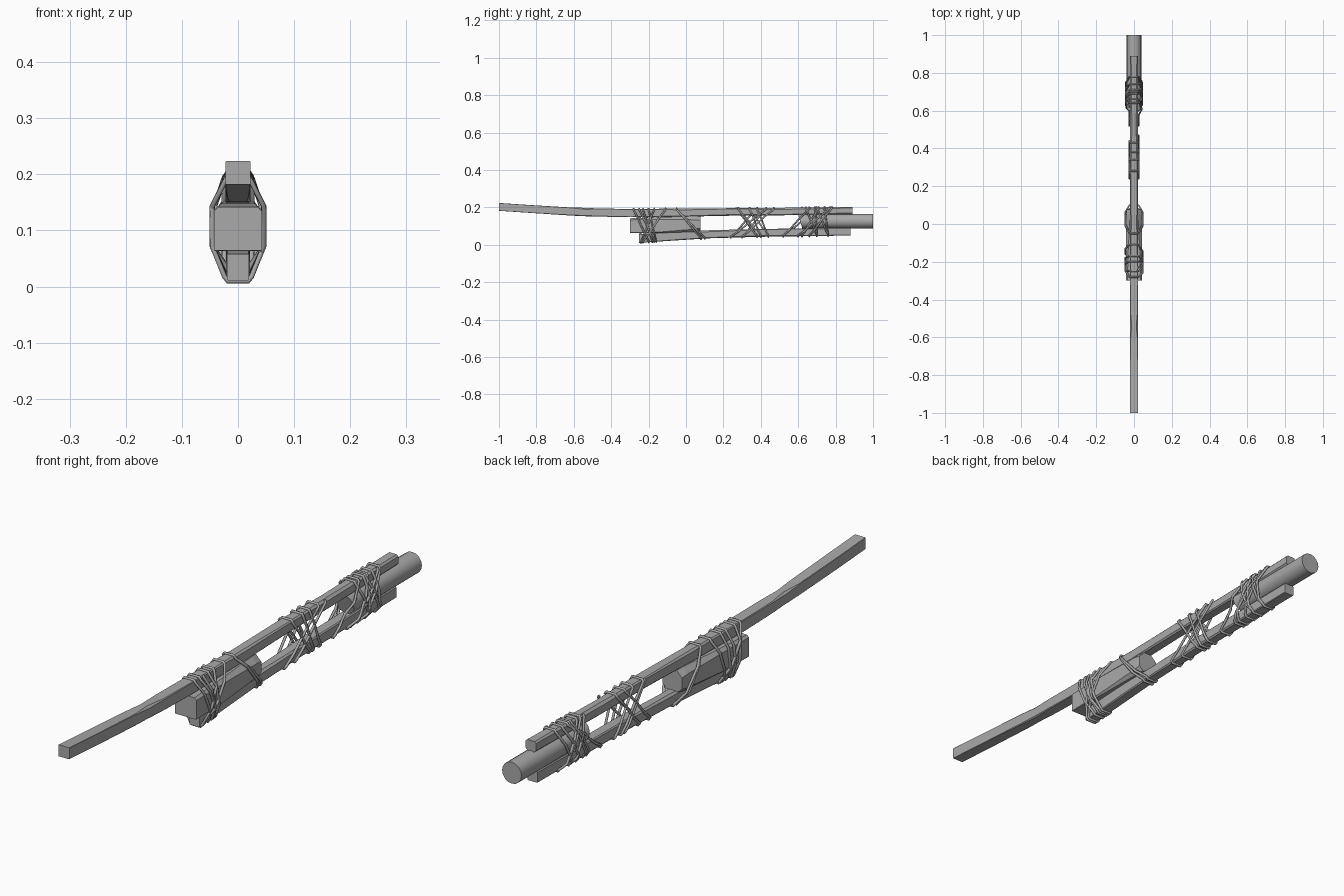
import bpy
import bmesh

cube = bpy.data.objects.get("Cube")
if cube:
    bpy.data.objects.remove(cube)

grey = bpy.data.materials.new("plain grey")
grey.use_nodes = True
colour = (0.4, 0.4, 0.4, 1)
grey.diffuse_color = colour
grey.node_tree.nodes["Principled BSDF"].inputs["Base Color"].default_value = colour


def loft(name, stations):
    """Chamfered bar; each station is y, low z, high z, half width, top chamfer, bottom chamfer."""
    bm = bmesh.new()
    rings = []
    for y, lo, hi, w, ct, cb in stations:
        half = [(w - cb, lo), (w, lo + cb), (w, hi - ct), (w - ct, hi)]
        ring = half + [(-x, z) for x, z in reversed(half)]
        rings.append([bm.verts.new((x, y, z)) for x, z in ring])
    for a, b in zip(rings, rings[1:]):
        for i in range(len(a)):
            j = (i + 1) % len(a)
            bm.faces.new((a[i], a[j], b[j], b[i]))
    bm.faces.new(rings[0])
    bm.faces.new(rings[-1])
    bmesh.ops.recalc_face_normals(bm, faces=bm.faces)
    mesh = bpy.data.meshes.new(name)
    bm.to_mesh(mesh)
    bm.free()
    mesh.materials.append(grey)
    obj = bpy.data.objects.new(name, mesh)
    bpy.context.collection.objects.link(obj)
    return obj


def sample(stations, y, column):
    """Read one station column at any y."""
    if y <= stations[0][0]:
        return stations[0][column]
    for a, b in zip(stations, stations[1:]):
        if y <= b[0]:
            t = (y - a[0]) / (b[0] - a[0])
            return a[column] + t * (b[column] - a[column])
    return stations[-1][column]


# Long bent upper pole with a carved notch
upper = [
    (-1.0, 0.182, 0.224, 0.022, 0.001, 0.001),
    (-0.85, 0.172, 0.214, 0.022, 0.001, 0.001),
    (-0.62, 0.157, 0.200, 0.021, 0.002, 0.003),
    (-0.54, 0.153, 0.198, 0.020, 0.008, 0.004),
    (-0.46, 0.151, 0.194, 0.022, 0.003, 0.003),
    (-0.30, 0.148, 0.192, 0.022, 0.002, 0.002),
    (0.0, 0.151, 0.194, 0.021, 0.007, 0.004),
    (0.25, 0.156, 0.196, 0.021, 0.004, 0.006),
    (0.50, 0.158, 0.198, 0.020, 0.009, 0.004),
    (0.89, 0.162, 0.203, 0.021, 0.006, 0.009),
]
loft("upper_pole", upper)

# Shorter lower pole
lower = [
    (-0.25, 0.011, 0.058, 0.020, 0.001, 0.002),
    (-0.05, 0.024, 0.070, 0.021, 0.003, 0.004),
    (0.12, 0.035, 0.078, 0.020, 0.008, 0.004),
    (0.40, 0.043, 0.085, 0.021, 0.004, 0.006),
    (0.88, 0.050, 0.091, 0.020, 0.003, 0.002),
]
loft("lower_pole", lower)

# Front spacer block, more worn at its rear end
loft("front_block", [
    (-0.30, 0.064, 0.142, 0.043, 0.008, 0.001),
    (-0.15, 0.063, 0.148, 0.043, 0.012, 0.005),
    (0.05, 0.070, 0.154, 0.041, 0.020, 0.014),
    (0.078, 0.074, 0.152, 0.039, 0.022, 0.016),
])

# Rear round spacer with a worn inner end
bpy.ops.mesh.primitive_cylinder_add(vertices=16, radius=0.039, depth=0.39,
                                    location=(0, 0.805, 0.127), rotation=(1.5708, 0, 0))
rod = bpy.context.object
rod.name = "rear_rod"
rod.data.materials.append(grey)
for v in rod.data.vertices:
    if v.co.z > 0:
        v.co.z += 0.3 * v.co.y
bpy.ops.object.shade_smooth_by_angle()


def girth(y):
    """Half width of whatever the cord passes over between the poles."""
    if -0.31 < y < 0.09:
        return 0.046
    return 0.042 if y > 0.6 else 0.025


def lash(name, ys):
    """Cord wound round both poles; ys alternate between top and bottom crossings."""
    pts = []
    for k, (a, b) in enumerate(zip(ys, ys[1:])):
        down = k % 2 == 0
        side = -1 if down else 1
        ytop, ybot = (a, b) if down else (b, a)
        zt = sample(upper, ytop, 2) + 0.002
        zb = sample(lower, ybot, 1) - 0.002
        leg = [(0.019, ytop, zt), (0.024, ytop, zt - 0.008)]
        for z in (0.143, 0.108, 0.072):
            y = ytop + (zt - z) / (zt - zb) * (ybot - ytop)
            leg.append((girth(y), y, z))
        leg += [(0.024, ybot, zb + 0.008), (0.018, ybot, zb)]
        leg = [(side * x, y, z) for x, y, z in leg]
        pts += leg if down else leg[::-1]
    curve = bpy.data.curves.new(name, "CURVE")
    curve.dimensions = "3D"
    curve.bevel_depth = 0.0048
    curve.bevel_resolution = 1
    curve.use_fill_caps = True
    spline = curve.splines.new("POLY")
    spline.points.add(len(pts) - 1)
    for p, co in zip(spline.points, pts):
        p.co = (*co, 1)
    curve.materials.append(grey)
    obj = bpy.data.objects.new(name, curve)
    bpy.context.collection.objects.link(obj)


# Cord lashings
lash("front_lashing", [-0.28, -0.17, -0.25, -0.24, -0.17, -0.20, -0.28,
                       -0.16, -0.20, -0.23, -0.11, -0.18, -0.23])
lash("block_lashing", [-0.05, 0.08, -0.05, 0.10, -0.05])
lash("middle_lashing", [0.27, 0.38, 0.28, 0.40, 0.34, 0.44,
                        0.38, 0.24, 0.43, 0.30, 0.47])
lash("rear_lashing", [0.62, 0.70, 0.64, 0.76, 0.70, 0.62, 0.71, 0.52,
                      0.66, 0.76, 0.74, 0.66, 0.78, 0.70, 0.69, 0.60, 0.77])
